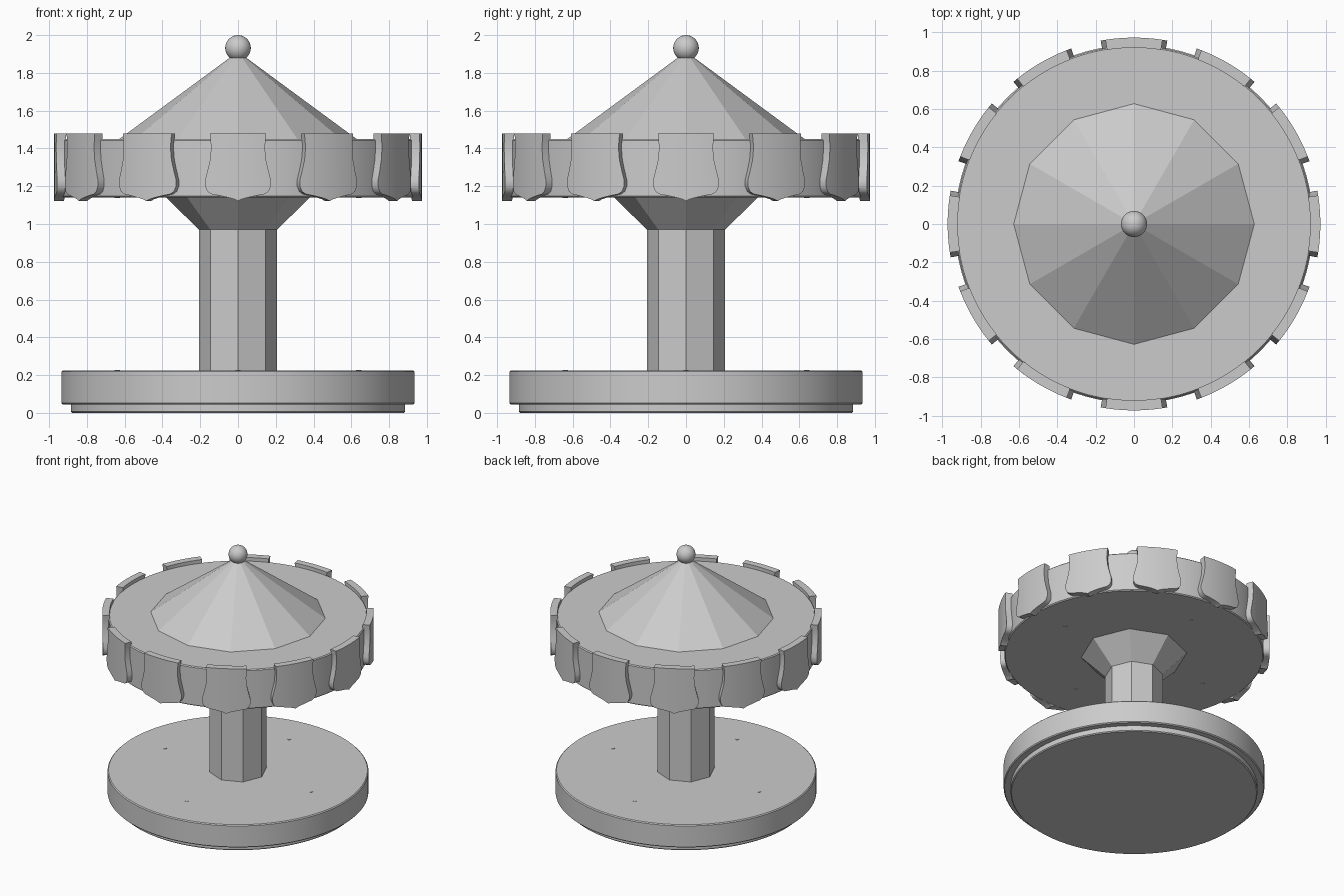
import bpy, bmesh, math

cube = bpy.data.objects.get("Cube")
if cube:
    bpy.data.objects.remove(cube, do_unlink=True)

grey = bpy.data.materials.new("plain grey")
grey.use_nodes = True
COLOUR = (0.6, 0.6, 0.6, 1)
grey.diffuse_color = COLOUR
grey.node_tree.nodes["Principled BSDF"].inputs["Base Color"].default_value = COLOUR


def make(name, bm, smooth=False):
    bmesh.ops.recalc_face_normals(bm, faces=bm.faces)
    mesh = bpy.data.meshes.new(name)
    bm.to_mesh(mesh)
    bm.free()
    mesh.materials.append(grey)
    obj = bpy.data.objects.new(name, mesh)
    bpy.context.collection.objects.link(obj)
    if smooth:
        bpy.ops.object.select_all(action="DESELECT")
        obj.select_set(True)
        bpy.context.view_layer.objects.active = obj
        bpy.ops.object.shade_smooth_by_angle(angle=math.radians(35))
    return obj


def lathe(name, profile, sides, smooth=False):
    """Stack rings of (radius, z) and cap both ends."""
    bm = bmesh.new()
    rings = []
    for r, z in profile:
        rings.append([bm.verts.new((r * math.cos(a), r * math.sin(a), z))
                      for a in (math.tau * i / sides for i in range(sides))])
    for low, high in zip(rings, rings[1:]):
        for i in range(sides):
            j = (i + 1) % sides
            bm.faces.new((low[i], low[j], high[j], high[i]))
    bm.faces.new(rings[0])
    bm.faces.new(rings[-1])
    return make(name, bm, smooth)


def disc(name, r, z0, z1, edge=0.007):
    return lathe(name, [(r - edge, z0), (r, z0 + edge), (r, z1 - edge), (r - edge, z1)], 96, True)


# Round platform on a recessed foot
disc("platform_foot", 0.885, 0, 0.06)
disc("platform", 0.935, 0.045, 0.225)

# Eight-sided column flaring out under the canopy
lathe("column", [(0.207, 0.2), (0.207, 0.97), (0.385, 1.145)], 8)

# Canopy drum, twelve-sided roof and finial
disc("canopy", 0.93, 1.14, 1.45)
lathe("roof", [(0.635, 1.445), (0.01, 1.905)], 12)
bm = bmesh.new()
bmesh.ops.create_uvsphere(bm, u_segments=32, v_segments=16, radius=0.068)
bmesh.ops.translate(bm, verts=bm.verts, vec=(0, 0, 1.932))
make("finial_ball", bm, True)

# Pole sockets on the platform and beneath the canopy
for i in range(4):
    a = i * math.pi / 2
    for place, z in (("platform", 0.225), ("canopy", 1.14)):
        peg = lathe(f"{place}_socket_{i + 1}", [(0.014, -0.003), (0.014, 0.003)], 12, True)
        peg.location = (0.64 * math.cos(a), 0.64 * math.sin(a), z)

# Shield plate curved around the rim, as (half width, z) rows ending in a pointed edge
ROWS = [(0.149, 1.478), (0.145, 1.44), (0.143, 1.40), (0.148, 1.34), (0.162, 1.28),
        (0.174, 1.235), (0.174, 1.20), (0.162, 1.172), (0.14, None)]
RIM, COLS = 0.973, 16
bm = bmesh.new()
grid = []
for half, z in ROWS:
    row = []
    for c in range(COLS + 1):
        t = 2 * c / COLS - 1
        a = math.asin(half / RIM) * t
        height = z if z else 1.122 + 0.036 * abs(t) ** 0.7
        row.append(bm.verts.new((RIM * math.sin(a), -RIM * math.cos(a), height)))
    grid.append(row)
for up, down in zip(grid, grid[1:]):
    for c in range(COLS):
        bm.faces.new((up[c], down[c], down[c + 1], up[c + 1]))

# Thicken inward by copying the sheet and bridging its border
shell = bmesh.ops.duplicate(bm, geom=bm.verts[:] + bm.edges[:] + bm.faces[:])
inner = [g for g in shell["geom"] if isinstance(g, bmesh.types.BMVert)]
for v in inner:
    v.co.x *= 0.92 / RIM
    v.co.y *= 0.92 / RIM
bmesh.ops.bridge_loops(bm, edges=[e for e in bm.edges if e.is_boundary])
first = make("shield_1", bm, True)
for i in range(1, 12):
    copy = bpy.data.objects.new(f"shield_{i + 1}", first.data)
    copy.rotation_euler.z = math.tau * i / 12
    bpy.context.collection.objects.link(copy)
